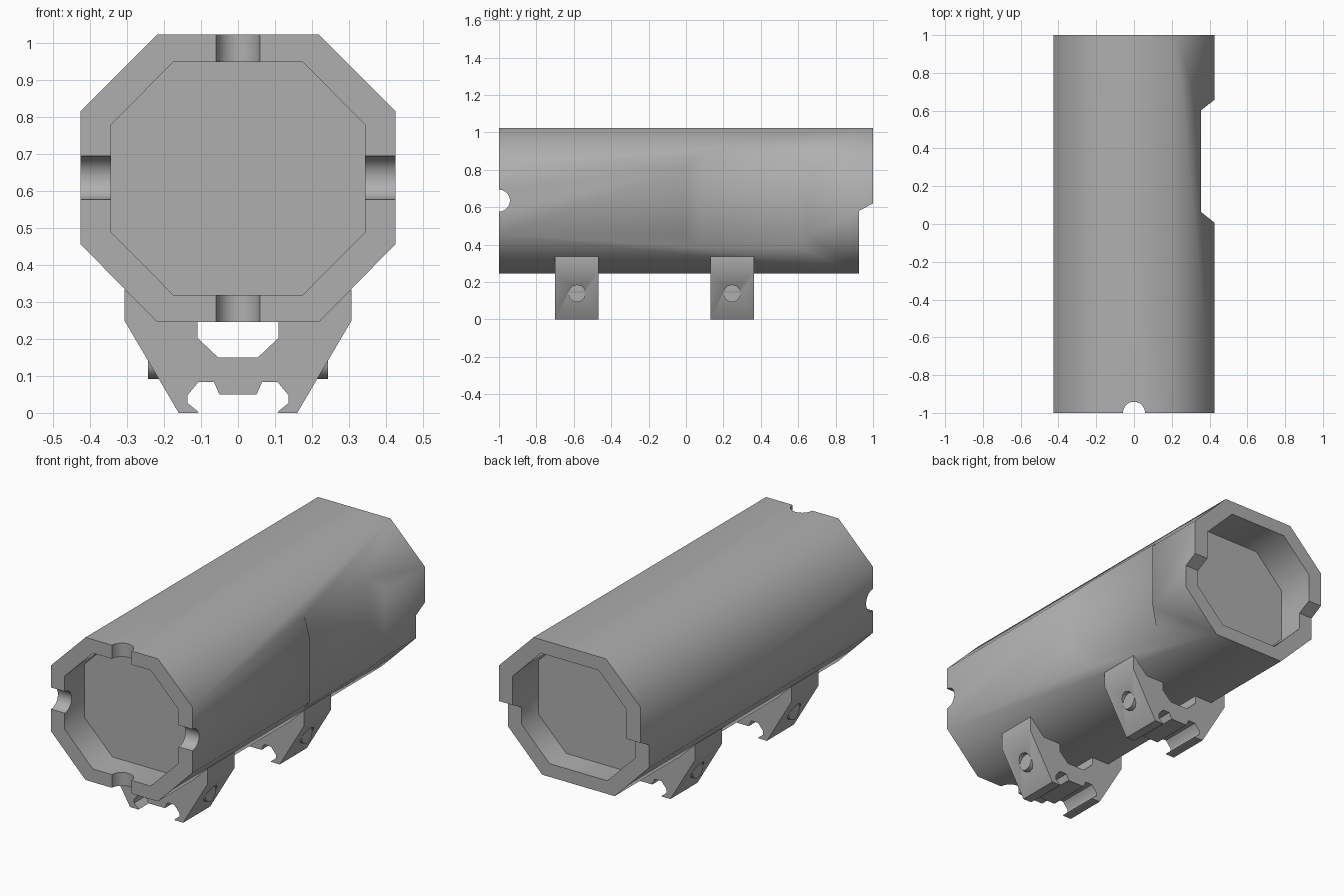
import bpy, bmesh
from math import radians

if "Cube" in bpy.data.objects:
    bpy.data.objects.remove(bpy.data.objects["Cube"])

grey = bpy.data.materials.new("dark_grey")
grey.diffuse_color = (0.43, 0.43, 0.43, 1)
grey.use_nodes = True
grey.node_tree.nodes["Principled BSDF"].inputs["Base Color"].default_value = grey.diffuse_color


def prism(name, pts, axis, lo, hi):
    """Extrude a 2D profile along an axis; the profile uses the other two axes in order."""
    k = "xyz".index(axis)

    def co(p, d):
        c = list(p)
        c.insert(k, d)
        return c

    bm = bmesh.new()
    a = [bm.verts.new(co(p, lo)) for p in pts]
    b = [bm.verts.new(co(p, hi)) for p in pts]
    bm.faces.new(a)
    bm.faces.new(b)
    for i in range(len(pts)):
        j = (i + 1) % len(pts)
        bm.faces.new((a[i], a[j], b[j], b[i]))
    bmesh.ops.recalc_face_normals(bm, faces=bm.faces)
    mesh = bpy.data.meshes.new(name)
    bm.to_mesh(mesh)
    bm.free()
    mesh.materials.append(grey)
    obj = bpy.data.objects.new(name, mesh)
    bpy.context.collection.objects.link(obj)
    return obj


def rod(name, axis, loc, radius, length, sides):
    rot = (0, radians(90), 0) if axis == "x" else (0, 0, 0)
    bpy.ops.mesh.primitive_cylinder_add(vertices=sides, radius=radius, depth=length,
                                        location=loc, rotation=rot)
    obj = bpy.context.object
    obj.name = name
    obj.data.materials.append(grey)
    return obj


def select(obj):
    bpy.ops.object.select_all(action="DESELECT")
    obj.select_set(True)
    bpy.context.view_layer.objects.active = obj


def cut(obj, cutter):
    select(obj)
    mod = obj.modifiers.new("cut", "BOOLEAN")
    mod.operation = "DIFFERENCE"
    mod.solver = "EXACT"
    mod.object = cutter
    bpy.ops.object.modifier_apply(modifier=mod.name)
    bpy.data.objects.remove(cutter)


def smooth(obj, angle):
    select(obj)
    bpy.ops.object.shade_smooth_by_angle(angle=radians(angle))


def octagon(w, flat, z0, z1, z2, z3):
    right = [(flat, z0), (w, z1), (w, z2), (flat, z3)]
    return right + [(-x, z) for x, z in reversed(right)]


# Octagonal tube with a lens pocket in each end
body = prism("sight_body", octagon(0.425, 0.218, 0.246, 0.455, 0.815, 1.022), "y", -1, 1)
inner = octagon(0.343, 0.174, 0.318, 0.488, 0.778, 0.948)
cut(body, prism("front_pocket", inner, "y", -1.2, -0.83))
cut(body, prism("rear_pocket", inner, "y", 0.78, 1.2))

# Stepped lower half of the rear rim
cut(body, prism("rear_step", [(0.925, 0), (0.925, 0.58), (1.0, 0.62), (1.2, 0.727), (1.2, 0)],
                "x", -1, 1))

# Shallow flat on the right side
cut(body, prism("side_flat", [(0.355, 0.064), (0.355, 0.602), (0.425, 0.657), (0.6, 0.79),
                              (0.6, -0.13), (0.425, 0.008)], "z", 0, 1.3))

# Four round notches in the front rim
cut(body, rod("side_notches", "x", (0, -1, 0.635), 0.059, 2, 20))
cut(body, rod("top_bottom_notches", "z", (0, -1, 0.6), 0.059, 2, 20))
smooth(body, 56)

# Two rail clamps, each with a cross bolt set into its sloping sides
half = [(0.05, 0.05), (0.065, 0.083), (0.107, 0.083), (0.137, 0.047), (0.137, 0.027),
        (0.106, 0.002), (0.11, 0), (0.16, 0), (0.307, 0.25), (0.307, 0.335),
        (0.218, 0.246), (0.11, 0.246), (0.11, 0.203), (0.054, 0.15)]
profile = half + [(-x, z) for x, z in reversed(half)]
for label, y0, y1 in (("front", -0.7, -0.467), ("rear", 0.13, 0.363)):
    mid = (y0 + y1) / 2
    clamp = prism(label + "_rail_clamp", profile, "y", y0, y1)
    for s in (-1, 1):
        cut(clamp, rod("bolt_recess", "x", (s * 0.343, mid, 0.138), 0.046, 0.2, 12))
        bolt = rod(label + "_bolt_head", "x", (s * 0.221, mid, 0.138), 0.046, 0.044, 12)
        smooth(bolt, 40)
    smooth(clamp, 40)
